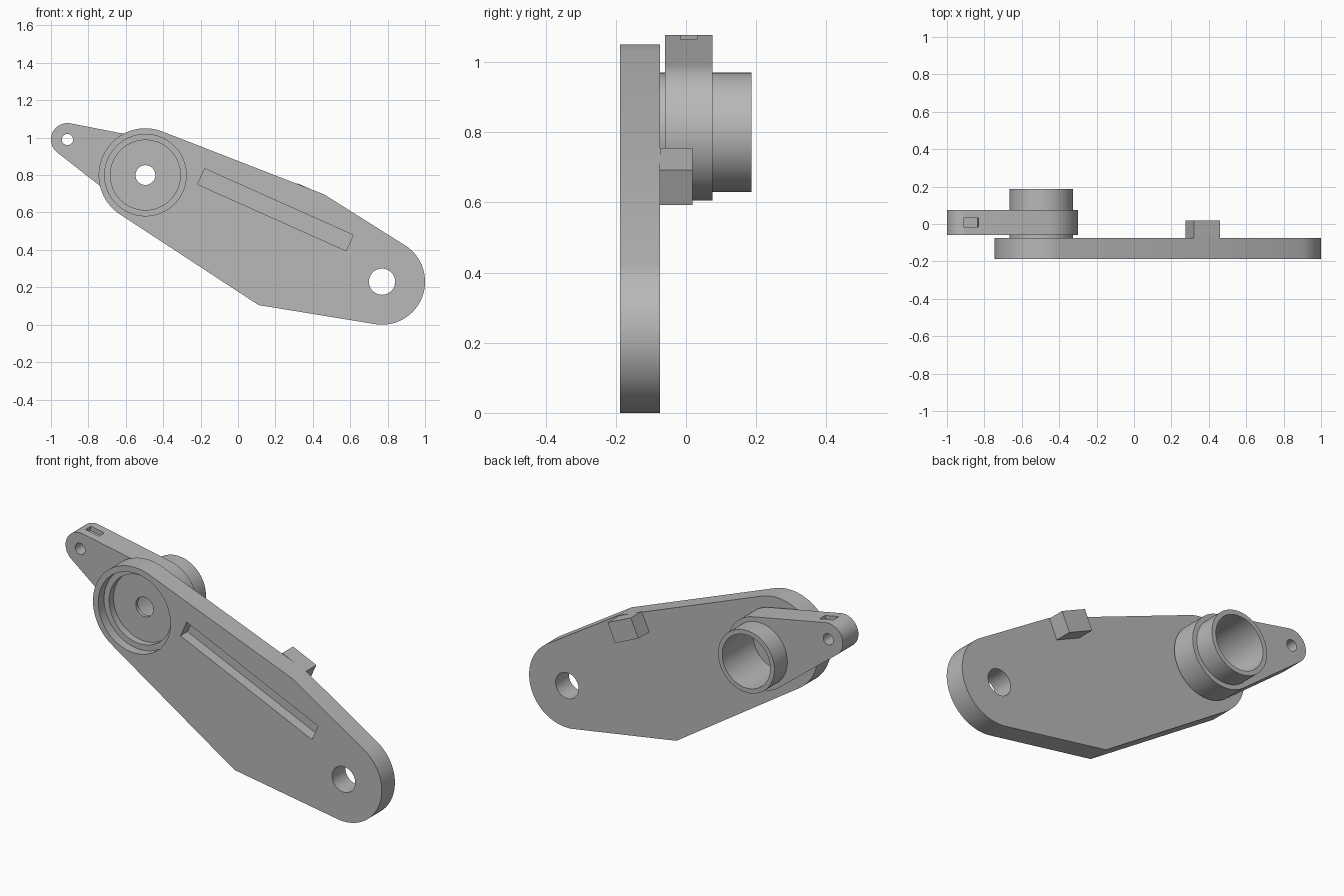
import bpy, bmesh, math
from mathutils import Vector
from mathutils.geometry import convex_hull_2d

cube = bpy.data.objects.get("Cube")
if cube:
    bpy.data.objects.remove(cube, do_unlink=True)

grey = bpy.data.materials.new("plain grey")
grey.use_nodes = True
colour = (0.48, 0.48, 0.48, 1)
grey.diffuse_color = colour
grey.node_tree.nodes["Principled BSDF"].inputs["Base Color"].default_value = colour

PIVOT = (-0.495, 0.80)
FOOT = (0.77, 0.23)
TIP = (-0.912, 0.99)
TILT = math.radians(-24.1)


def circle(centre, radius, n=96):
    return [Vector((centre[0] + radius * math.cos(math.tau * i / n),
                    centre[1] + radius * math.sin(math.tau * i / n))) for i in range(n)]


def rectangle(centre, length, width, angle):
    u = Vector((math.cos(angle), math.sin(angle))) * length / 2
    v = Vector((-math.sin(angle), math.cos(angle))) * width / 2
    c = Vector(centre)
    return [c - u - v, c + u - v, c + u + v, c - u + v]


def hull(points):
    return [points[i] for i in convex_hull_2d(points)]


def extrude(name, outline, y0, y1):
    """Solid from an outline in the x-z plane, between two depths."""
    bm = bmesh.new()
    face = bm.faces.new([bm.verts.new((p[0], y0, p[1])) for p in outline])
    ext = bmesh.ops.extrude_face_region(bm, geom=[face])
    moved = [g for g in ext["geom"] if isinstance(g, bmesh.types.BMVert)]
    bmesh.ops.translate(bm, verts=moved, vec=(0, y1 - y0, 0))
    bmesh.ops.recalc_face_normals(bm, faces=bm.faces)
    mesh = bpy.data.meshes.new(name)
    bm.to_mesh(mesh)
    bm.free()
    mesh.materials.append(grey)
    obj = bpy.data.objects.new(name, mesh)
    bpy.context.collection.objects.link(obj)
    return obj


def select(obj):
    bpy.ops.object.select_all(action="DESELECT")
    obj.select_set(True)
    bpy.context.view_layer.objects.active = obj


def cut(obj, outline, y0, y1):
    cutter = extrude("cutter", outline, y0, y1)
    cutter.hide_render = True
    mod = obj.modifiers.new("cut", "BOOLEAN")
    mod.operation, mod.solver, mod.object = "DIFFERENCE", "EXACT", cutter
    select(obj)
    bpy.ops.object.modifier_apply(modifier=mod.name)
    bpy.data.objects.remove(cutter, do_unlink=True)


# Main plate with stepped recess, long slot and foot hole
front, back = -0.188, -0.074
corners = [Vector((0.11, 0.105)), Vector((0.46, 0.697))]
plate = extrude("main_plate", hull(circle(PIVOT, 0.25) + circle(FOOT, 0.23) + corners), front, back)
cut(plate, circle(PIVOT, 0.218), front - 0.1, front + 0.05)
cut(plate, circle(PIVOT, 0.187), front - 0.1, front + 0.088)
cut(plate, circle(PIVOT, 0.145), back - 0.006, back + 0.1)
cut(plate, circle(PIVOT, 0.053, 48), front - 0.1, back + 0.1)
cut(plate, circle(FOOT, 0.07, 48), front - 0.1, back + 0.1)
cut(plate, rectangle((0.2, 0.615), 0.87, 0.092, TILT), front - 0.1, front + 0.06)

# Square stop block behind the upper edge
block = extrude("stop_block", rectangle((0.3675, 0.674), 0.154, 0.11, TILT), back, 0.019)

# Short lever with tip hole and a small pocket in its upper edge
lever = extrude("lever_arm", hull(circle(PIVOT, 0.195) + circle(TIP, 0.088)), -0.06, 0.075)
cut(lever, circle(PIVOT, 0.155), -0.2, 0.2)
cut(lever, circle(TIP, 0.03, 48), -0.2, 0.2)
cut(lever, rectangle((-0.871, 1.072), 0.082, 0.05, math.radians(-11)), -0.015, 0.032)

# Hollow sleeve through the lever
sleeve = extrude("pivot_sleeve", circle(PIVOT, 0.17), back, 0.187)
cut(sleeve, circle(PIVOT, 0.145), -0.3, 0.3)

for part in (plate, block, lever, sleeve):
    select(part)
    bpy.ops.object.shade_smooth_by_angle(angle=math.radians(25))
